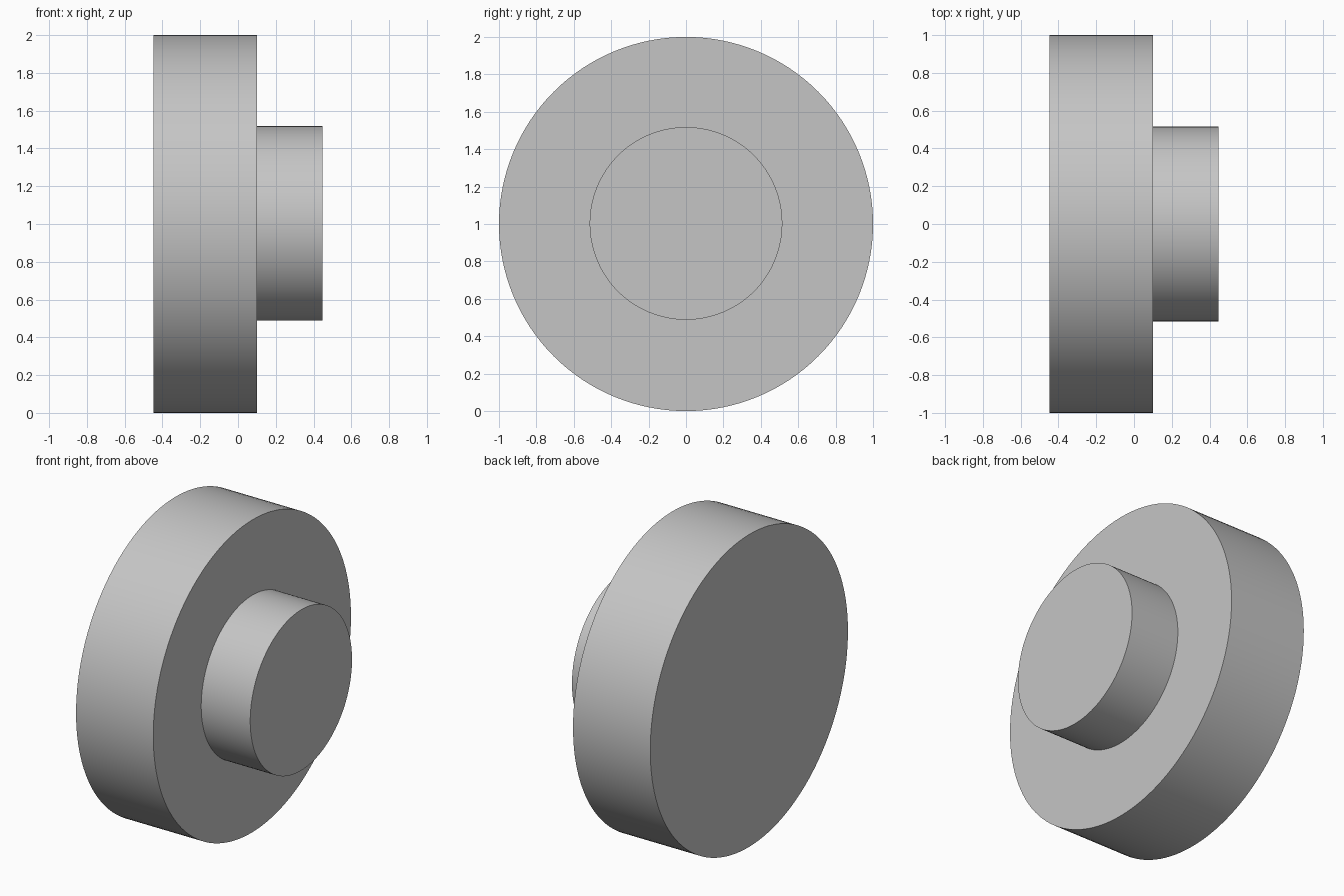
import bpy
import bmesh
import math

cube = bpy.data.objects.get("Cube")
if cube:
    bpy.data.objects.remove(cube, do_unlink=True)

SIDES = 128

# Single plain grey finish
grey = bpy.data.materials.new("plain_grey")
grey.use_nodes = True
colour = (0.56, 0.56, 0.56, 1)
grey.diffuse_color = colour
grey.node_tree.nodes["Principled BSDF"].inputs["Base Color"].default_value = colour


def add_ring(bm, x, radius, z):
    """Ring of vertices around the x axis."""
    angles = [math.tau * i / SIDES for i in range(SIDES)]
    return [bm.verts.new((x, radius * math.cos(a), z + radius * math.sin(a)))
            for a in angles]


# Stepped disc: wide flange, then a narrower hub towards +x
profile = [(-0.447, 1.0, 1.0), (0.1, 1.0, 1.0),
           (0.1, 0.515, 1.003), (0.447, 0.515, 1.003)]
bm = bmesh.new()
rings = [add_ring(bm, *step) for step in profile]
for a, b in zip(rings, rings[1:]):
    for i in range(SIDES):
        j = (i + 1) % SIDES
        bm.faces.new((a[i], a[j], b[j], b[i]))

# End caps
bm.faces.new(rings[0])
bm.faces.new(rings[-1])
bmesh.ops.recalc_face_normals(bm, faces=bm.faces)

mesh = bpy.data.meshes.new("flanged_hub")
bm.to_mesh(mesh)
bm.free()
mesh.materials.append(grey)
hub = bpy.data.objects.new("flanged_hub", mesh)
bpy.context.collection.objects.link(hub)

# Smooth walls, crisp rims
bpy.ops.object.select_all(action="DESELECT")
hub.select_set(True)
bpy.context.view_layer.objects.active = hub
bpy.ops.object.shade_smooth_by_angle(angle=math.radians(30))
